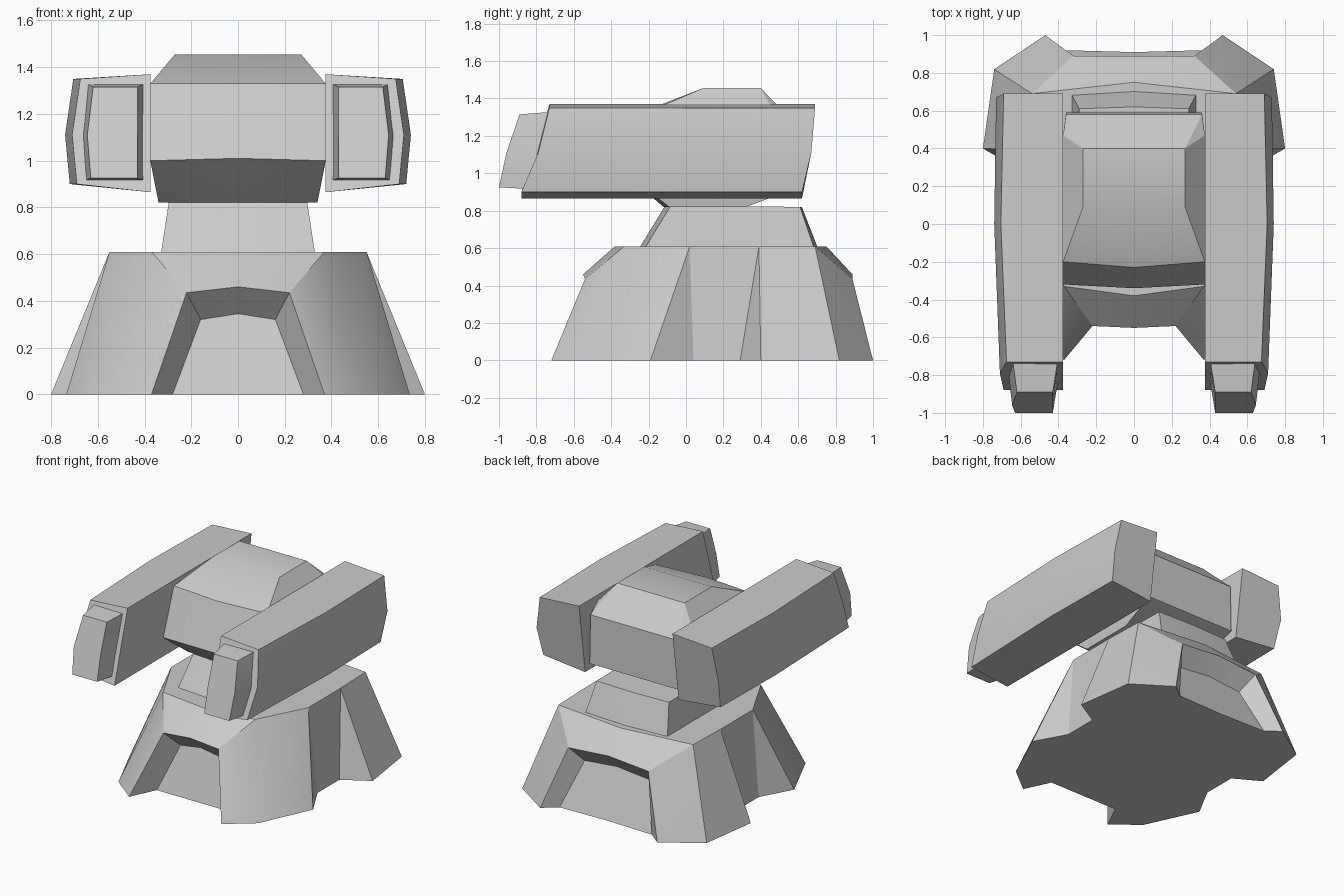
import bpy, bmesh, math
from mathutils import Vector

if "Cube" in bpy.data.objects:
    bpy.data.objects.remove(bpy.data.objects["Cube"])

grey = bpy.data.materials.new("light_grey")
grey.use_nodes = True
grey.diffuse_color = (0.6, 0.6, 0.6, 1)
grey.node_tree.nodes["Principled BSDF"].inputs["Base Color"].default_value = (0.6, 0.6, 0.6, 1)


def finish(bm, name, mirror=False, angle=25):
    """Turn a bmesh into a shaded object, mirrored across x if asked."""
    bmesh.ops.recalc_face_normals(bm, faces=bm.faces)
    mesh = bpy.data.meshes.new(name)
    bm.to_mesh(mesh)
    bm.free()
    mesh.materials.append(grey)
    obj = bpy.data.objects.new(name, mesh)
    bpy.context.collection.objects.link(obj)
    bpy.ops.object.select_all(action='DESELECT')
    obj.select_set(True)
    bpy.context.view_layer.objects.active = obj
    if mirror:
        mod = obj.modifiers.new("mirror", 'MIRROR')
        mod.use_clip = True
        bpy.ops.object.modifier_apply(modifier=mod.name)
    bpy.ops.object.shade_smooth_by_angle(angle=math.radians(angle))
    return obj


def hull(name, half):
    """Convex block from the points of its +x half."""
    bm = bmesh.new()
    for x, y, z in half:
        bm.verts.new((x, y, z))
        if x > 0:
            bm.verts.new((-x, y, z))
    bmesh.ops.convex_hull(bm, input=bm.verts)
    bmesh.ops.dissolve_limit(bm, angle_limit=math.radians(2), verts=bm.verts, edges=bm.edges)
    return finish(bm, name)


def loft(name, sections):
    """Skin through closed sections with capped ends, mirrored."""
    bm = bmesh.new()
    rings = [[bm.verts.new(p) for p in s] for s in sections]
    n = len(rings[0])
    for a, b in zip(rings, rings[1:]):
        for i in range(n):
            j = (i + 1) % n
            bm.faces.new((a[i], a[j], b[j], b[i]))
    bm.faces.new(rings[0])
    bm.faces.new(rings[-1])
    return finish(bm, name, mirror=True)


# Pedestal: four splayed legs, arched recesses front and back, notches at the sides
bm = bmesh.new()
TOP = 0.61


def pts(coords, z=None):
    return [bm.verts.new((c[0], c[1], c[2] if z is None else z)) for c in coords]


ground = pts([(0, -.53), (.28, -.53), (.37, -.72), (.56, -.57), (.735, -.19), (.61, .04),
              (.61, .29), (.8, .4), (.74, .82), (.47, 1), (.37, .92), (0, .91)], 0)
rim = pts([(0, -.38), (.37, -.33), (.55, .02), (.55, .39), (.54, .69), (0, .75)], TOP)
arch_front = pts([(0, -.55, .46), (.22, -.54, .435), (.16, -.43, .32), (0, -.43, .345)])
arch_back = pts([(0, .89, .46), (.32, .89, .435), (.26, .79, .32), (0, .79, .345)])


def arch(a, mid, recess, foot, shoulder, top_mid):
    bm.faces.new((a[0], a[1], a[2], a[3]))
    bm.faces.new((a[1], foot, recess, a[2]))
    bm.faces.new((a[3], a[2], recess, mid))
    bm.faces.new((top_mid, shoulder, a[1], a[0]))
    bm.faces.new((shoulder, foot, a[1]))


arch(arch_front, ground[0], ground[1], ground[2], rim[1], rim[0])
arch(arch_back, ground[11], ground[10], ground[9], rim[4], rim[5])
g, r = ground, rim
for face in [(r[1], g[2], g[3]), (r[1], g[3], r[2]), (r[2], g[3], g[4]), (r[2], g[4], g[5]),
             (r[2], g[5], g[6], r[3]), (r[3], g[6], g[7]), (r[3], g[7], g[8], r[4]),
             (r[4], g[8], g[9]), r, g]:
    bm.faces.new(face)
finish(bm, "pedestal", mirror=True)

# Neck: tapered block between pedestal and head
hull("neck", [(0, -.25, .6), (.33, -.22, .6), (.33, .685, .6), (0, .705, .6),
              (0, -.11, .83), (.295, -.08, .83), (.29, .61, .82), (0, .62, .82)])

# Head: faceted block with sloped brow and chin
hull("head", [(0, -.23, 1.33), (.375, -.2, 1.33), (0, -.34, 1.01), (.375, -.32, 1.0),
              (0, -.12, .82), (.34, -.09, .82), (.34, .32, .82),
              (.27, .09, 1.455), (.27, .4, 1.455), (.375, .47, 1.33),
              (.36, .58, 1.27), (.36, .59, .92)])

# Arms: long side housings, slanted at both ends, bulging slightly outward
IN = 0.375


def arm_section(y_top, y_mid, y_low, x_top, x_mid, x_low):
    return [(IN, y_top, 1.37), (x_top, y_top, 1.35), (x_mid, y_mid, 1.11),
            (x_low, y_low, .9), (IN, y_low, .865)]


loft("arms", [arm_section(-.73, -.79, -.88, .675, .71, .69),
              arm_section(0, 0, 0, .705, .74, .72),
              arm_section(.69, .67, .62, .69, .73, .71)])


# Muzzles: tapered blocks on the front of each arm
def muzzle_section(ys, inner, outer, top, low):
    return [(inner, ys[0], top), (outer - .025, ys[0], top), (outer, ys[1], 1.11),
            (outer - .015, ys[2], low), (inner, ys[2], low), (inner, ys[1], 1.11)]


loft("muzzles", [muzzle_section((-.89, -.96, -1.0), .43, .645, 1.315, .925),
                 muzzle_section((-.7, -.74, -.82), .4, .67, 1.33, .915)])
